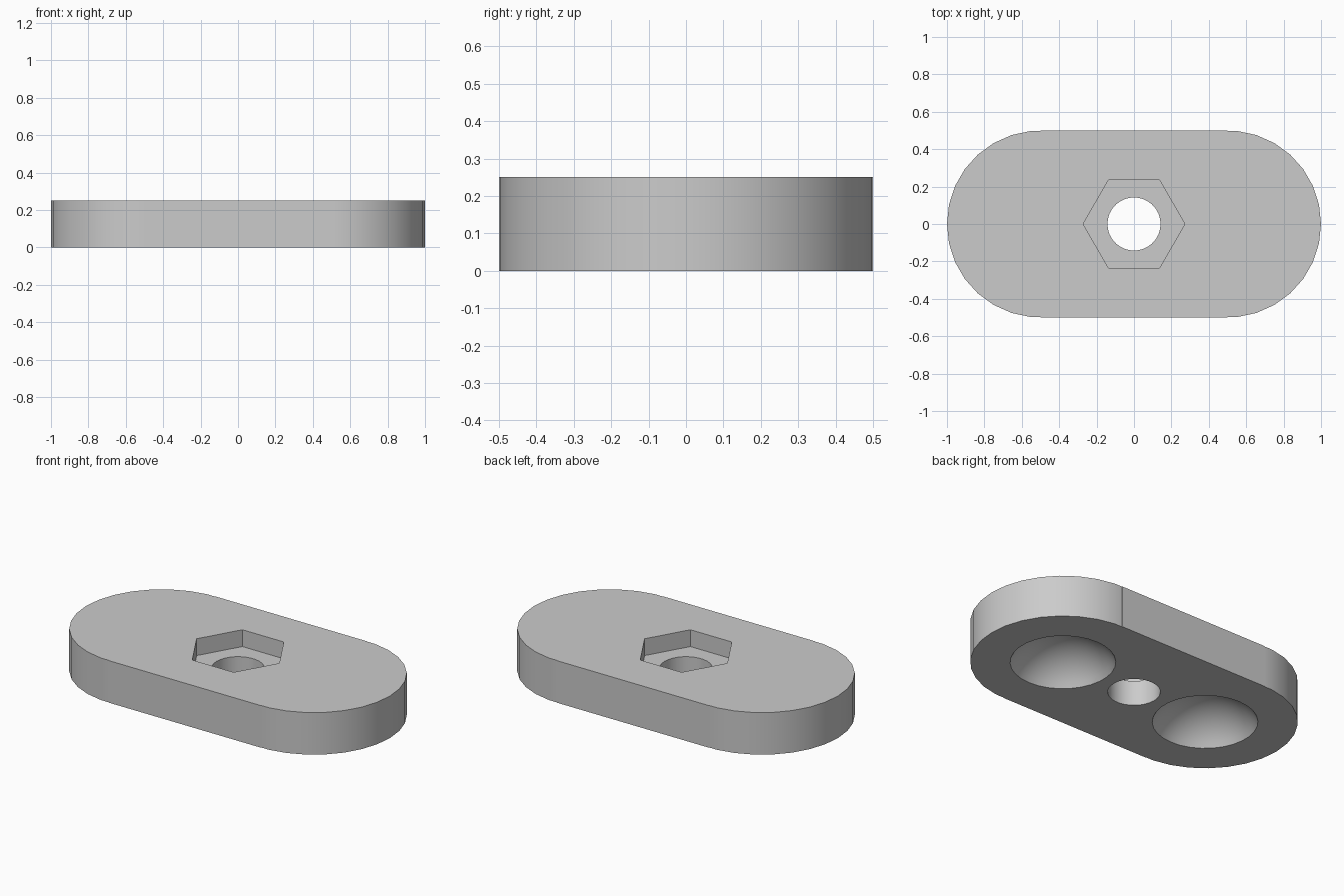
import bpy
import bmesh
from math import sin, cos, radians

cube = bpy.data.objects.get("Cube")
if cube:
    bpy.data.objects.remove(cube, do_unlink=True)

HALF, THICK, STEP = 0.5, 0.25, 12


def make_material(name, colour):
    mat = bpy.data.materials.new(name)
    mat.use_nodes = True
    mat.diffuse_color = colour
    mat.node_tree.nodes["Principled BSDF"].inputs["Base Color"].default_value = colour
    return mat


def make_object(name, bm):
    bmesh.ops.recalc_face_normals(bm, faces=bm.faces)
    mesh = bpy.data.meshes.new(name)
    bm.to_mesh(mesh)
    bm.free()
    obj = bpy.data.objects.new(name, mesh)
    bpy.context.collection.objects.link(obj)
    return obj


def prism(name, outline, bottom, top):
    bm = bmesh.new()
    face = bm.faces.new([bm.verts.new((x, y, bottom)) for x, y in outline])
    extruded = bmesh.ops.extrude_face_region(bm, geom=[face])["geom"]
    verts = [v for v in extruded if isinstance(v, bmesh.types.BMVert)]
    bmesh.ops.translate(bm, vec=(0, 0, top - bottom), verts=verts)
    return make_object(name, bm)


def polygon(radius, sides):
    return [(radius * cos(radians(360 * i / sides)), radius * sin(radians(360 * i / sides)))
            for i in range(sides)]


def ball(name, x, z, radius):
    bm = bmesh.new()
    bmesh.ops.create_uvsphere(bm, u_segments=30, v_segments=30, radius=radius)
    bmesh.ops.translate(bm, vec=(x, 0, z), verts=bm.verts)
    return make_object(name, bm)


# Plate outline: straight middle with a faceted round at each end
arc = [(HALF + HALF * cos(radians(a)), HALF * sin(radians(a)))
       for a in range(-84, 85, STEP)]
shoulder = HALF * sin(radians(84))
right_end = [(HALF, -HALF), (HALF, -shoulder)] + arc + [(HALF, shoulder), (HALF, HALF)]
outline = right_end + [(-x, -y) for x, y in right_end]
plate = prism("plate", outline, 0, THICK)
plate.data.materials.append(make_material("grey", (0.6, 0.6, 0.6, 1)))

# Cutters: nut pocket on top, bolt hole through, two round hollows below
cutters = [
    prism("nut_pocket_cutter", polygon(0.272, 6), 0.15, 0.4),
    prism("bolt_hole_cutter", polygon(0.142, 30), -0.1, 0.4),
]
for side, x in (("right", -HALF), ("left", HALF)):
    cutters.append(ball(side + "_hollow_cutter", x, -0.166, 0.33))

bpy.ops.object.select_all(action="DESELECT")
plate.select_set(True)
bpy.context.view_layer.objects.active = plate
for cutter in cutters:
    cutter.hide_render = True
    cut = plate.modifiers.new("cut", "BOOLEAN")
    cut.operation = "DIFFERENCE"
    cut.solver = "EXACT"
    cut.object = cutter
    bpy.ops.object.modifier_apply(modifier=cut.name)
    bpy.data.objects.remove(cutter, do_unlink=True)

bpy.ops.object.shade_smooth_by_angle(angle=radians(30))
